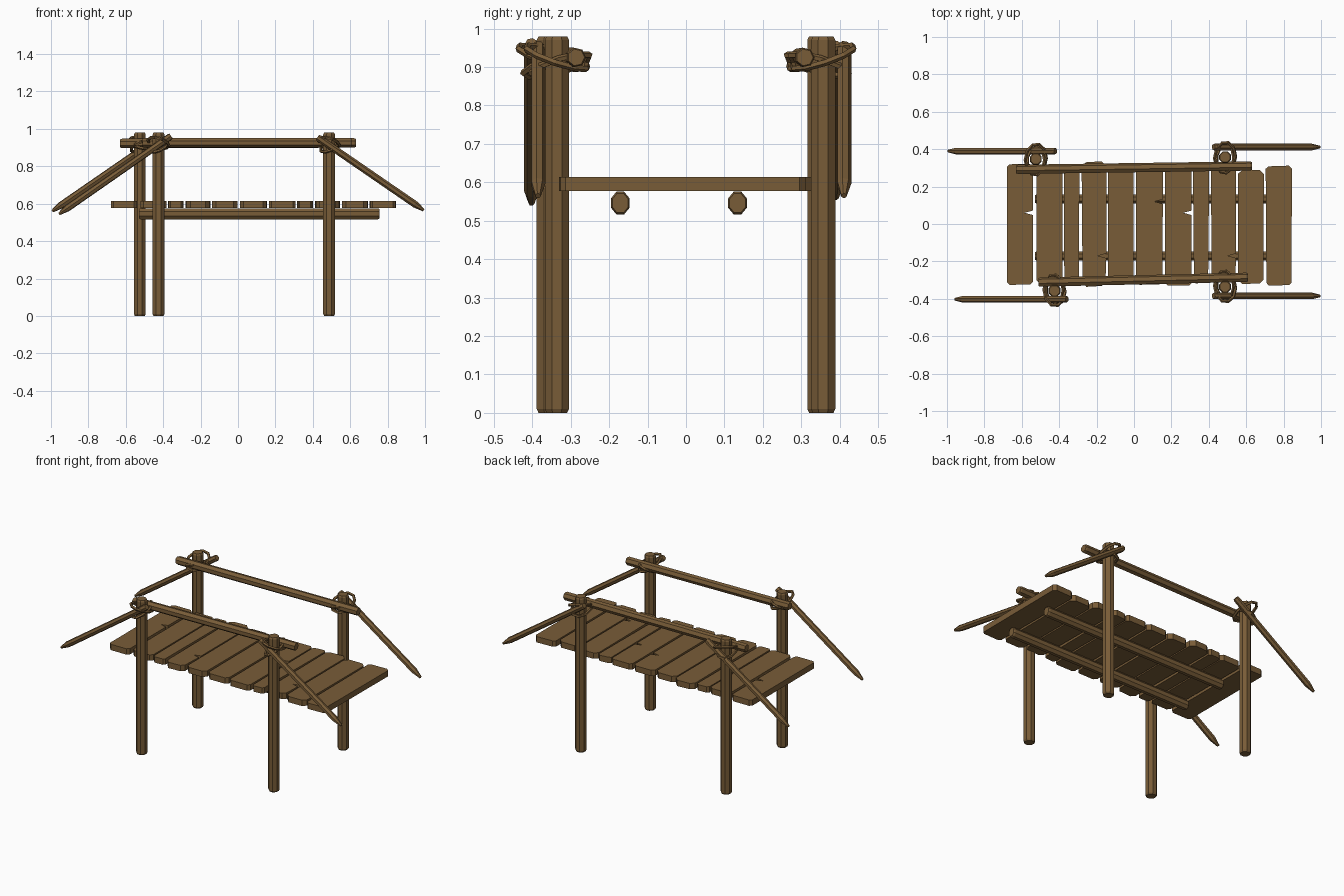
import bpy, math, random
from mathutils import Vector, Matrix

if "Cube" in bpy.data.objects:
    bpy.data.objects.remove(bpy.data.objects["Cube"])

random.seed(4)
wood = bpy.data.materials.new("brown wood")
wood.diffuse_color = (0.19, 0.108, 0.039, 1)
wood.use_nodes = True
wood.node_tree.nodes["Principled BSDF"].inputs["Base Color"].default_value = wood.diffuse_color


def make(name, verts, faces):
    me = bpy.data.meshes.new(name)
    me.from_pydata(verts, [], faces)
    me.materials.append(wood)
    ob = bpy.data.objects.new(name, me)
    bpy.context.collection.objects.link(ob)
    return ob


def pole(name, a, b, r, sides=8, tip=(0.01, 0.85), squash=1.0, turn=0.5):
    """Faceted log from a to b; tip = (length, radius factor) of the far end."""
    a, b = Vector(a), Vector(b)
    d = (b - a).normalized()
    u = d.orthogonal().normalized() if abs(d.z) > 0.99 else d.cross(Vector((0, 0, 1))).normalized()
    v = u.cross(d)
    rings = [(a, 0.85), (a + d * 0.01, 1.0), (b - d * tip[0], 1.0), (b, tip[1])]
    verts, faces = [], []
    for c, k in rings:
        for i in range(sides):
            t = 2 * math.pi * (i + turn) / sides
            verts.append(c + (u * math.cos(t) * squash + v * math.sin(t)) * r * k)
    for j in range(len(rings) - 1):
        for i in range(sides):
            n = (i + 1) % sides
            faces.append((j * sides + i, (j + 1) * sides + i, (j + 1) * sides + n, j * sides + n))
    last = (len(rings) - 1) * sides
    faces += [tuple(range(sides)), tuple(reversed(range(last, last + sides)))]
    ob = make(name, verts, faces)
    fix_normals(ob)
    return ob


def fix_normals(ob):
    import bmesh
    bm = bmesh.new()
    bm.from_mesh(ob.data)
    bmesh.ops.recalc_face_normals(bm, faces=bm.faces)
    bm.to_mesh(ob.data)
    bm.free()


def rope(name, center, rx, ry, tilt_x, tilt_y, r=0.009, n=10, m=5):
    """Coarse tilted elliptical rope loop."""
    rot = Matrix.Rotation(tilt_x, 3, 'X') @ Matrix.Rotation(tilt_y, 3, 'Y')
    verts, faces = [], []
    for i in range(n):
        t = 2 * math.pi * i / n
        for j in range(m):
            p = 2 * math.pi * j / m
            k = r * math.cos(p)
            verts.append(Vector(center) + rot @ Vector(((rx + k) * math.cos(t), (ry + k) * math.sin(t), r * math.sin(p))))
    for i in range(n):
        for j in range(m):
            i2, j2 = (i + 1) % n, (j + 1) % m
            faces.append((i * m + j, i2 * m + j, i2 * m + j2, i * m + j2))
    fix_normals(make(name, verts, faces))


# Posts with rope lashings
posts = {"back_left": (-0.525, 0.347), "front_left": (-0.425, -0.357),
         "back_right": (0.487, 0.357), "front_right": (0.487, -0.336)}
for key, (x, y) in posts.items():
    s = 1 if y > 0 else -1
    pole(key + "_post", (x, y, 0), (x, y, 0.98), 0.034)
    rope(key + "_rope_upper", (x, y, 0.925), 0.058, 0.085, 0.32 * s, 0.25, n=10)
    rope(key + "_rope_lower", (x, y - 0.01 * s, 0.905), 0.05, 0.08, -0.3 * s, -0.35, n=9)

# Handrails
pole("back_rail", (-0.63, 0.291, 0.922), (0.63, 0.309, 0.925), 0.026, 7)
pole("front_rail", (-0.51, -0.312, 0.925), (0.61, -0.286, 0.925), 0.026, 7)

# Sloping rails with sharpened lower ends
slopes = {"back_left": ((-0.42, 0.39, 0.955), (-0.993, 0.39, 0.56)),
          "front_left": ((-0.358, -0.402, 0.962), (-0.957, -0.402, 0.545)),
          "back_right": ((0.425, 0.411, 0.955), (0.993, 0.411, 0.565)),
          "front_right": ((0.425, -0.385, 0.955), (0.993, -0.385, 0.565))}
for key, (a, b) in slopes.items():
    pole(key + "_slope_rail", a, b, 0.019, 7, (0.055, 0.4))

# Deck bearers
pole("front_bearer", (-0.53, -0.171, 0.546), (0.757, -0.171, 0.546), 0.032, 8, squash=0.82)
pole("back_bearer", (-0.53, 0.134, 0.546), (0.757, 0.134, 0.546), 0.032, 8, squash=0.82)

# Deck planks: x start, x end, y front, y back, notch y on the right edge (or None)
planks = [(-0.68, -0.54, -0.325, 0.32, 0.06), (-0.522, -0.382, -0.318, 0.312, None),
          (-0.375, -0.292, -0.32, 0.315, None), (-0.28, -0.148, -0.336, 0.335, -0.17),
          (-0.14, -0.002, -0.325, 0.312, None), (0.01, 0.154, -0.325, 0.312, 0.12),
          (0.166, 0.308, -0.33, 0.312, 0.06), (0.315, 0.402, -0.318, 0.312, None),
          (0.411, 0.546, -0.312, 0.312, -0.17), (0.555, 0.694, -0.32, 0.29, None),
          (0.704, 0.845, -0.33, 0.312, None)]
for i, (x0, x1, y0, y1, notch) in enumerate(planks):
    c = random.uniform(0.012, 0.026)
    j = random.uniform(0.0, 0.006)
    right = [(x1 - j, y0 + c)]
    if notch is not None:
        right += [(x1, notch - 0.012), (x1 - 0.045, notch), (x1, notch + 0.012)]
    right.append((x1, y1 - c))
    outline = [(x0 + c, y0), (x1 - c, y0 + j)] + right + [(x1 - c, y1), (x0 + c, y1 - j), (x0, y1 - c), (x0 + j, y0 + c)]
    n = len(outline)
    verts = [(x, y, 0.577) for x, y in outline] + [(x, y, 0.614) for x, y in outline]
    faces = [tuple(reversed(range(n))), tuple(range(n, 2 * n))]
    faces += [(k, (k + 1) % n, n + (k + 1) % n, n + k) for k in range(n)]
    make(f"deck_plank_{i + 1}", verts, faces)
